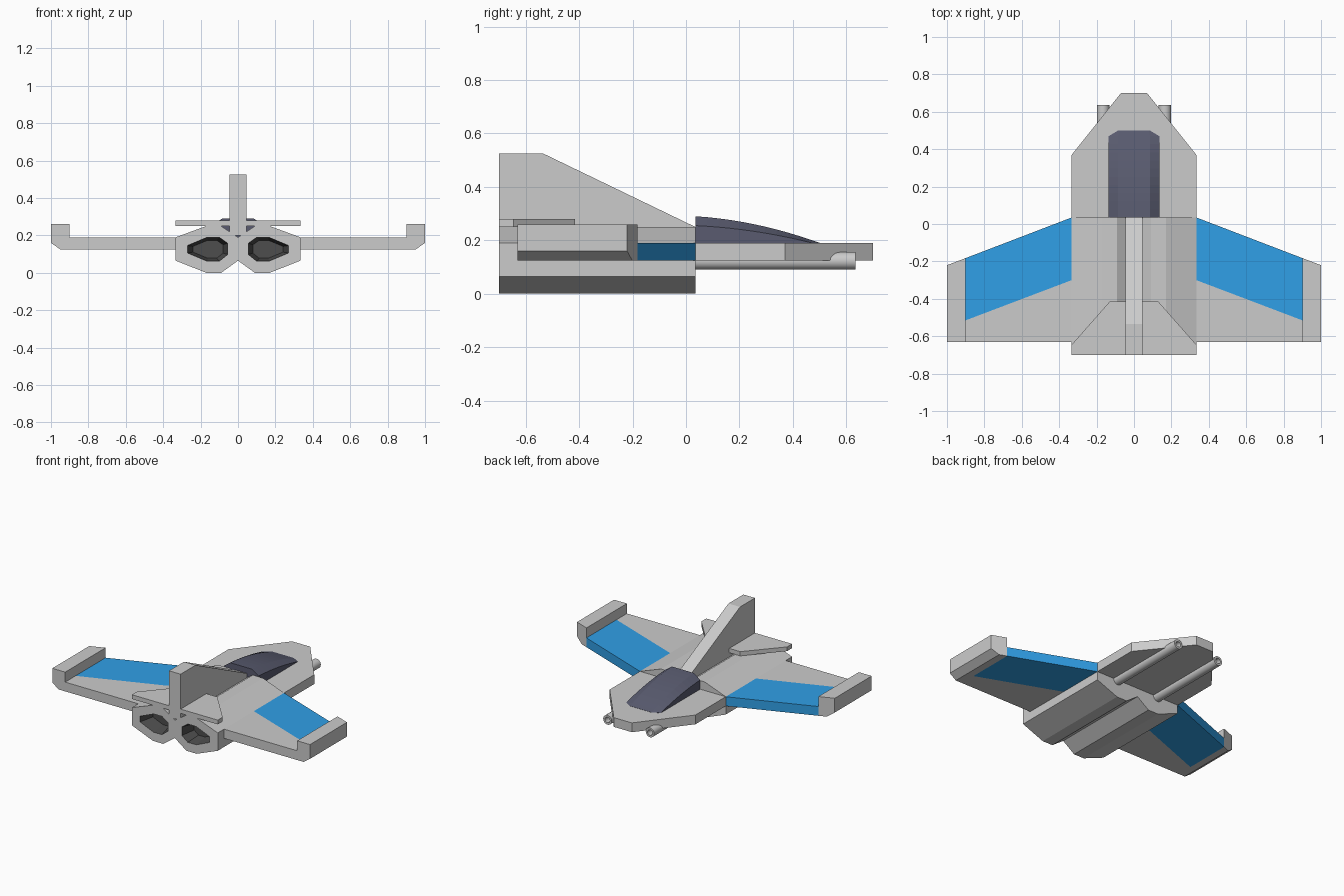
import bpy, bmesh, math

if "Cube" in bpy.data.objects:
    bpy.data.objects.remove(bpy.data.objects["Cube"])


def material(name, rgb):
    m = bpy.data.materials.new(name)
    m.diffuse_color = (*rgb, 1)
    m.use_nodes = True
    m.node_tree.nodes["Principled BSDF"].inputs["Base Color"].default_value = m.diffuse_color
    return m


BLUE = material("blue_paint", (0.03, 0.35, 0.80))
GLASS = material("dark_glass", (0.10, 0.105, 0.16))
DARK = material("engine_dark", (0.075, 0.075, 0.075))


def finish(name, bm, mats=(), mirror=False):
    bmesh.ops.recalc_face_normals(bm, faces=bm.faces)
    me = bpy.data.meshes.new(name)
    bm.to_mesh(me)
    bm.free()
    ob = bpy.data.objects.new(name, me)
    bpy.context.collection.objects.link(ob)
    for m in mats:
        me.materials.append(m)
    if mirror:
        ob.modifiers.new("mirror", 'MIRROR').merge_threshold = 0.0005
    return ob


def loft(bm, rings, cap_start=True, cap_end=True, skip=()):
    """Join rings of points with side faces; returns the vertex rings."""
    rs = [[bm.verts.new(p) for p in r] for r in rings]
    n = len(rs[0])
    for a, b in zip(rs, rs[1:]):
        for i in range(n):
            if i not in skip:
                j = (i + 1) % n
                bm.faces.new((a[i], a[j], b[j], b[i]))
    if cap_start:
        bm.faces.new(rs[0])
    if cap_end:
        bm.faces.new(rs[-1])
    return rs


def plate(name, outline, z0, z1, mats=(), mirror=False):
    bm = bmesh.new()
    loft(bm, [[(x, y, z) for x, y in outline] for z in (z0, z1)])
    return finish(name, bm, mats, mirror)


def lead(x):
    """Wing leading edge position."""
    return 0.035 - 0.383 * (x - 0.333)


# Twin engine housing: half profile with tapered exhaust recess, mirrored
outer = [(0, 0.19), (0, 0.065), (0.09, 0), (0.17, 0),
         (0.333, 0.065), (0.333, 0.19), (0.17, 0.25), (0.09, 0.25)]
inner = [(0.055, 0.158), (0.055, 0.098), (0.1, 0.062), (0.165, 0.062),
         (0.27, 0.106), (0.27, 0.146), (0.165, 0.19), (0.1, 0.19)]
bm = bmesh.new()
ring = lambda pts, y: [(x, y, z) for x, z in pts]
front = loft(bm, [ring(outer, 0.035), ring(outer, -0.7)], cap_end=False, skip=(0,))[-1]
small = [(0.155 + (x - 0.155) * 0.75, 0.126 + (z - 0.126) * 0.75) for x, z in inner]
before = set(bm.faces)
rim = loft(bm, [ring(inner, -0.7), ring(small, -0.6)], cap_start=False)[0]
for f in set(bm.faces) - before:
    f.material_index = 1
for i in range(8):
    j = (i + 1) % 8
    bm.faces.new((front[i], front[j], rim[j], rim[i]))
grey = material("hull_grey", (0.8, 0.8, 0.8))
finish("engine_housing", bm, (grey, DARK), True)

# Nose plate
plate("nose", [(-0.333, 0.03), (0.333, 0.03), (0.333, 0.37), (0.07, 0.7),
               (-0.07, 0.7), (-0.333, 0.37)], 0.125, 0.19)

# Canopy: chamfered section lofted forward along a curve
rings = []
for k in range(11):
    y = 0.035 + 0.435 * k / 10
    u, v = (y - 0.035) / 0.465, k / 10
    top = 0.29 - 0.03 * u - 0.07 * u * u
    side = 0.255 - 0.02 * v - 0.0445 * v * v
    rings.append([(-0.135, y, 0.185), (-0.135, y, side), (-0.085, y, top),
                  (0.085, y, top), (0.135, y, side), (0.135, y, 0.185)])
rings.append([(-0.085, 0.5, 0.185), (-0.085, 0.5, 0.19), (-0.08, 0.5, 0.191),
              (0.08, 0.5, 0.191), (0.085, 0.5, 0.19), (0.085, 0.5, 0.185)])
bm = bmesh.new()
loft(bm, rings)
finish("canopy", bm, (GLASS,))

# Wings: blue forward panel and grey rear panel
plate("wing_front_panel", [(0.333, lead(0.333)), (0.9, lead(0.9)), (0.9, -0.515),
                           (0.333, -0.3)], 0.125, 0.19, (BLUE,), True)
plate("wing_rear_panel", [(0.333, -0.3), (0.9, -0.515), (0.9, -0.63),
                          (0.333, -0.63)], 0.125, 0.19, (), True)

# Raised wing tips with a chamfered lower edge
tip = [(0.9, 0.125), (0.95, 0.125), (1, 0.16), (1, 0.26), (0.9, 0.26)]
bm = bmesh.new()
loft(bm, [ring(tip, -0.63), [(x, lead(x), z) for x, z in tip]])
finish("wing_tip", bm, (), True)

# Tail fin and tailplane
fin = [(-0.7, 0.2), (-0.7, 0.525), (-0.535, 0.525), (0.035, 0.25), (0.035, 0.2)]
bm = bmesh.new()
loft(bm, [[(x, y, z) for y, z in fin] for x in (-0.045, 0.045)])
finish("tail_fin", bm)
plate("tailplane", [(-0.333, -0.7), (0.333, -0.7), (0.333, -0.645), (0.13, -0.415),
                    (-0.13, -0.415), (-0.333, -0.645)], 0.25, 0.28)

# Hollow gun barrels beneath the nose
bm = bmesh.new()
loft(bm, [[(0.165 + r * math.cos(math.tau * i / 24), y,
            0.123 + r * math.sin(math.tau * i / 24)) for i in range(24)]
          for r, y in ((0.033, 0.03), (0.033, 0.635), (0.019, 0.635), (0.019, 0.55))])
barrel = finish("gun_barrel", bm, (), True)
bpy.context.view_layer.objects.active = barrel
barrel.select_set(True)
bpy.ops.object.shade_smooth_by_angle(angle=math.radians(30))
